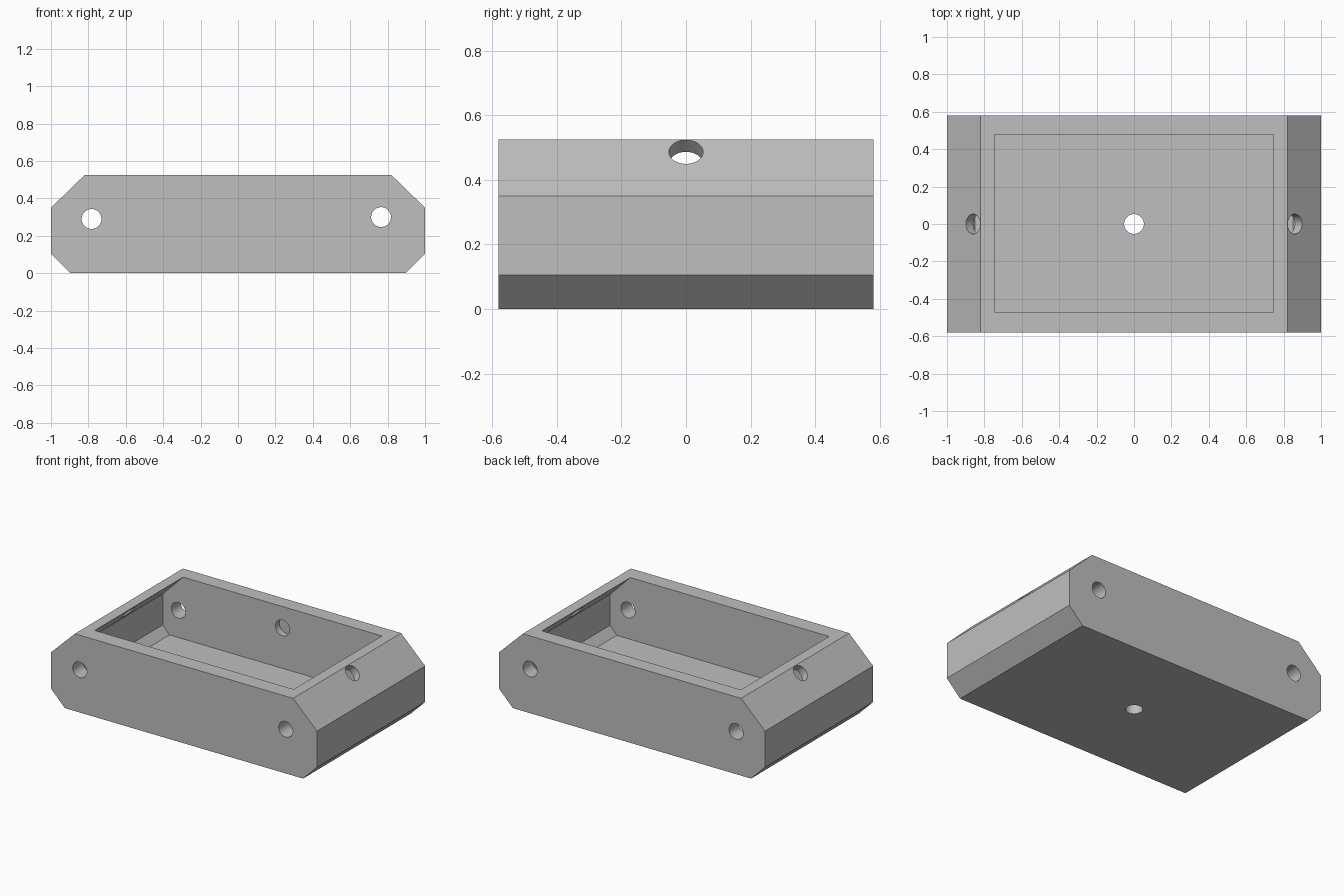
import bpy
import bmesh
from math import radians
from mathutils import Matrix, Vector

if "Cube" in bpy.data.objects:
    bpy.data.objects.remove(bpy.data.objects["Cube"], do_unlink=True)

grey = bpy.data.materials.new("plain grey")
grey.use_nodes = True
colour = (0.52, 0.52, 0.52, 1)
grey.diffuse_color = colour
grey.node_tree.nodes["Principled BSDF"].inputs["Base Color"].default_value = colour


def finish(name, bm):
    bmesh.ops.recalc_face_normals(bm, faces=bm.faces)
    mesh = bpy.data.meshes.new(name)
    bm.to_mesh(mesh)
    bm.free()
    mesh.materials.append(grey)
    ob = bpy.data.objects.new(name, mesh)
    bpy.context.collection.objects.link(ob)
    return ob


def prism(name, half, y0, y1):
    """Mirror a half profile of (x, z) points and extrude it along y."""
    profile = half + [(-x, z) for x, z in reversed(half)]
    bm = bmesh.new()
    face = bm.faces.new([bm.verts.new((x, y0, z)) for x, z in profile])
    side = bmesh.ops.extrude_face_region(bm, geom=[face])["geom"]
    bmesh.ops.translate(bm, vec=(0, y1 - y0, 0),
                        verts=[v for v in side if isinstance(v, bmesh.types.BMVert)])
    return finish(name, bm)


def drill(name, centre, axis, depth):
    """Round cutter centred on a point and pointing along an axis."""
    turn = Vector(axis).to_track_quat("Z", "Y").to_matrix().to_4x4()
    bm = bmesh.new()
    bmesh.ops.create_cone(bm, cap_ends=True, segments=48, radius1=0.053,
                          radius2=0.053, depth=depth,
                          matrix=Matrix.Translation(centre) @ turn)
    return finish(name, bm)


# Chamfered outer body
tray = prism("tray_body", [(0.895, 0), (1, 0.105), (1, 0.35), (0.82, 0.525)], -0.58, 0.58)

# Cavity that widens below the rim
cutters = [prism("cavity_cutter", [(0.85, 0.105), (0.9, 0.16), (0.9, 0.37),
                                   (0.747, 0.525), (0.747, 0.6)], -0.47, 0.478)]

# Long wall holes, floor hole and shallow socket inside the back wall
cutters += [
    drill("left_wall_hole", (-0.783, 0, 0.29), (0, 1, 0), 1.5),
    drill("right_wall_hole", (0.765, 0, 0.30), (0, 1, 0), 1.5),
    drill("floor_hole", (0, 0, 0), (0, 0, 1), 0.4),
    drill("back_socket", (0, 0.47, 0.38), (0, 1, 0), 0.1),
]

# Holes square to the sloped end faces
for side in (-1, 1):
    cutters.append(drill("slope_hole", (side * 0.86, 0, 0.486), (side, 0, 1), 0.3))

for cutter in cutters:
    cutter.hide_render = True
    mod = tray.modifiers.new(cutter.name, "BOOLEAN")
    mod.operation = "DIFFERENCE"
    mod.solver = "EXACT"
    mod.object = cutter

# Bake the cuts, then discard the cutters
bpy.ops.object.select_all(action="DESELECT")
tray.select_set(True)
bpy.context.view_layer.objects.active = tray
for mod in list(tray.modifiers):
    bpy.ops.object.modifier_apply(modifier=mod.name)
for cutter in cutters:
    bpy.data.objects.remove(cutter, do_unlink=True)
bpy.ops.object.shade_smooth_by_angle(angle=radians(30))
